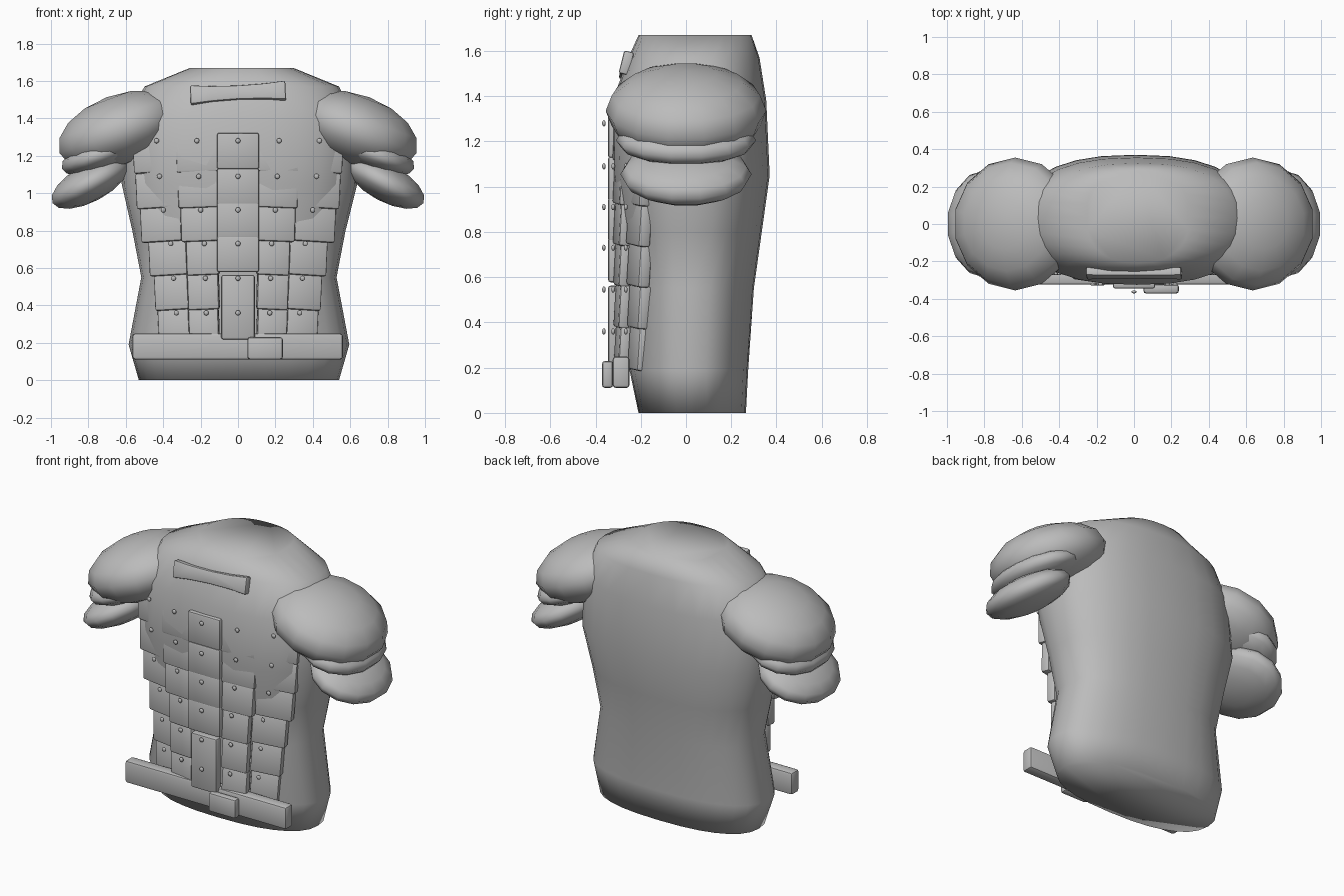
import bpy
import bmesh
from math import cos, sin, pi, copysign
from mathutils import Matrix, Vector, Euler

default = bpy.data.objects.get("Cube")
if default:
    bpy.data.objects.remove(default, do_unlink=True)

grey = bpy.data.materials.new("plain_grey")
grey.use_nodes = True
grey.diffuse_color = (0.5, 0.5, 0.5, 1)
grey.node_tree.nodes["Principled BSDF"].inputs["Base Color"].default_value = (0.5, 0.5, 0.5, 1)


def finish(bm, name, loc=(0, 0, 0), rot=(0, 0, 0), angle=None):
    """Turn a bmesh into a shaded, coloured object."""
    bmesh.ops.recalc_face_normals(bm, faces=bm.faces[:])
    for f in bm.faces:
        f.smooth = True
    mesh = bpy.data.meshes.new(name)
    bm.to_mesh(mesh)
    bm.free()
    mesh.materials.append(grey)
    obj = bpy.data.objects.new(name, mesh)
    obj.location, obj.rotation_euler = loc, rot
    bpy.context.collection.objects.link(obj)
    if angle:
        bpy.ops.object.select_all(action='DESELECT')
        obj.select_set(True)
        bpy.context.view_layer.objects.active = obj
        bpy.ops.object.shade_smooth_by_angle(angle=angle)
    return obj


def round_edges(bm, width):
    bmesh.ops.bevel(bm, geom=bm.edges[:], offset=width, segments=2,
                    profile=0.5, affect='EDGES', clamp_overlap=True)


def box(name, size, loc, rot=(0, 0, 0), width=0.012):
    bm = bmesh.new()
    bmesh.ops.create_cube(bm, size=1, matrix=Matrix.Diagonal((*size, 1)))
    round_edges(bm, width)
    return finish(bm, name, loc, rot, 0.5)


def ellipsoid(name, radii, loc, rot=(0, 0, 0), segments=14, rings=8):
    bm = bmesh.new()
    bmesh.ops.create_uvsphere(bm, u_segments=segments, v_segments=rings, radius=1,
                              matrix=Matrix.Diagonal((*radii, 1)))
    return finish(bm, name, loc, rot)


# Torso: rounded sections (height, centre x, half width, front y, back y)
SECTIONS = [
    (0.00, 0.005, 0.535, -0.21, 0.265),
    (0.19, 0.005, 0.590, -0.25, 0.275),
    (0.55, 0.005, 0.522, -0.25, 0.300),
    (0.80, 0.005, 0.570, -0.285, 0.335),
    (1.05, 0.008, 0.630, -0.322, 0.370),
    (1.38, 0.015, 0.620, -0.325, 0.355),
    (1.57, 0.020, 0.520, -0.255, 0.325),
    (1.67, 0.020, 0.275, -0.21, 0.290),
]
SIDES = 28
bm = bmesh.new()
loops = []
for z, cx, half, front, back in SECTIONS:
    ring = []
    for i in range(SIDES):
        c, s = cos(2 * pi * i / SIDES), sin(2 * pi * i / SIDES)
        x = cx + half * copysign(abs(c) ** 0.83, c)
        y = (front + back) / 2 + (back - front) / 2 * copysign(abs(s) ** 0.83, s)
        ring.append(bm.verts.new((x, y, z)))
    loops.append(ring)
for low, high in zip(loops, loops[1:]):
    for i in range(SIDES):
        j = (i + 1) % SIDES
        bm.faces.new((low[i], low[j], high[j], high[i]))
bm.faces.new(loops[0][::-1])
bm.faces.new(loops[-1])
finish(bm, "torso")

# Shoulder guards: three overlapping rounded layers on each side
LAYERS = [
    ("upper", (0.35, 0.355, 0.19), (0.635, 1.335), 0.36),
    ("middle", (0.22, 0.31, 0.09), (0.74, 1.205), 0.35),
    ("lower", (0.235, 0.29, 0.10), (0.79, 1.055), 0.49),
]
for side, label in ((1, "left"), (-1, "right")):
    for layer, radii, (x, z), tilt in LAYERS:
        ellipsoid(f"{label}_{layer}_shoulder_guard", radii,
                  (side * x, 0, z), (0, side * tilt, 0))

# Front plates: rows from the top, as (rivet z, middle rivet x, outer rivet x,
# seam x between the columns, outer edge x)
ROWS = [
    (1.28, 0.22, 0.435, 0.33, 0.55),
    (1.09, 0.21, 0.420, 0.32, 0.535),
    (0.91, 0.20, 0.400, 0.305, 0.51),
    (0.73, 0.18, 0.360, 0.275, 0.465),
    (0.545, 0.175, 0.345, 0.268, 0.435),
    (0.36, 0.17, 0.330, 0.262, 0.415),
]
RIVET = (0.014, 0.008, 0.014)
LEAN = -0.05
for n, (z, mid_x, outer_x, seam, edge) in enumerate(ROWS, 1):
    # the last centre plate is long and overlaps the belt
    if n < 5:
        box(f"centre_plate_{n}", (0.225, 0.05, 0.195), (0, -0.32, z - 0.055))
    elif n == 5:
        box("centre_plate_long", (0.18, 0.05, 0.345), (0, -0.32, z - 0.155))
    ellipsoid(f"centre_rivet_{n}", RIVET, (0, -0.363, z), segments=10, rings=6)
    inner = 0.1
    for side, label in ((1, "left"), (-1, "right")):
        box(f"{label}_middle_plate_{n}", (seam - inner, 0.05, 0.192),
            (side * (seam + inner) / 2, -0.281, z - 0.073),
            (LEAN, side * 0.04, side * 0.14))
        box(f"{label}_outer_plate_{n}", (edge - seam + 0.02, 0.055, 0.192),
            (side * (seam + edge) / 2, -0.207, z - 0.075),
            (LEAN, side * 0.06, side * 0.26))
        ellipsoid(f"{label}_middle_rivet_{n}", RIVET, (side * mid_x, -0.322, z),
                  segments=10, rings=6)
        ellipsoid(f"{label}_outer_rivet_{n}", RIVET, (side * outer_x, -0.266, z),
                  segments=10, rings=6)

# Belt and offset buckle
box("belt", (1.125, 0.075, 0.14), (-0.002, -0.287, 0.18), width=0.015)
box("belt_buckle", (0.19, 0.05, 0.12), (0.145, -0.347, 0.17), width=0.015)

# Collar bar, flared at both ends
bm = bmesh.new()
half = [(0.255, 0.052), (0.14, 0.042), (0, 0.038)]
outline = half + [(-x, z) for x, z in half[1::-1]]
outline += [(x, -z) for x, z in outline[::-1]]
face = bm.faces.new([bm.verts.new((x, -0.022, z)) for x, z in outline])
new = bmesh.ops.extrude_face_region(bm, geom=[face])["geom"]
bmesh.ops.translate(bm, vec=(0, 0.045, 0),
                    verts=[v for v in new if isinstance(v, bmesh.types.BMVert)])
bmesh.ops.recalc_face_normals(bm, faces=bm.faces[:])
round_edges(bm, 0.009)
finish(bm, "collar_bar", (0, -0.264, 1.535), (-0.25, -0.05, 0), 0.5)
